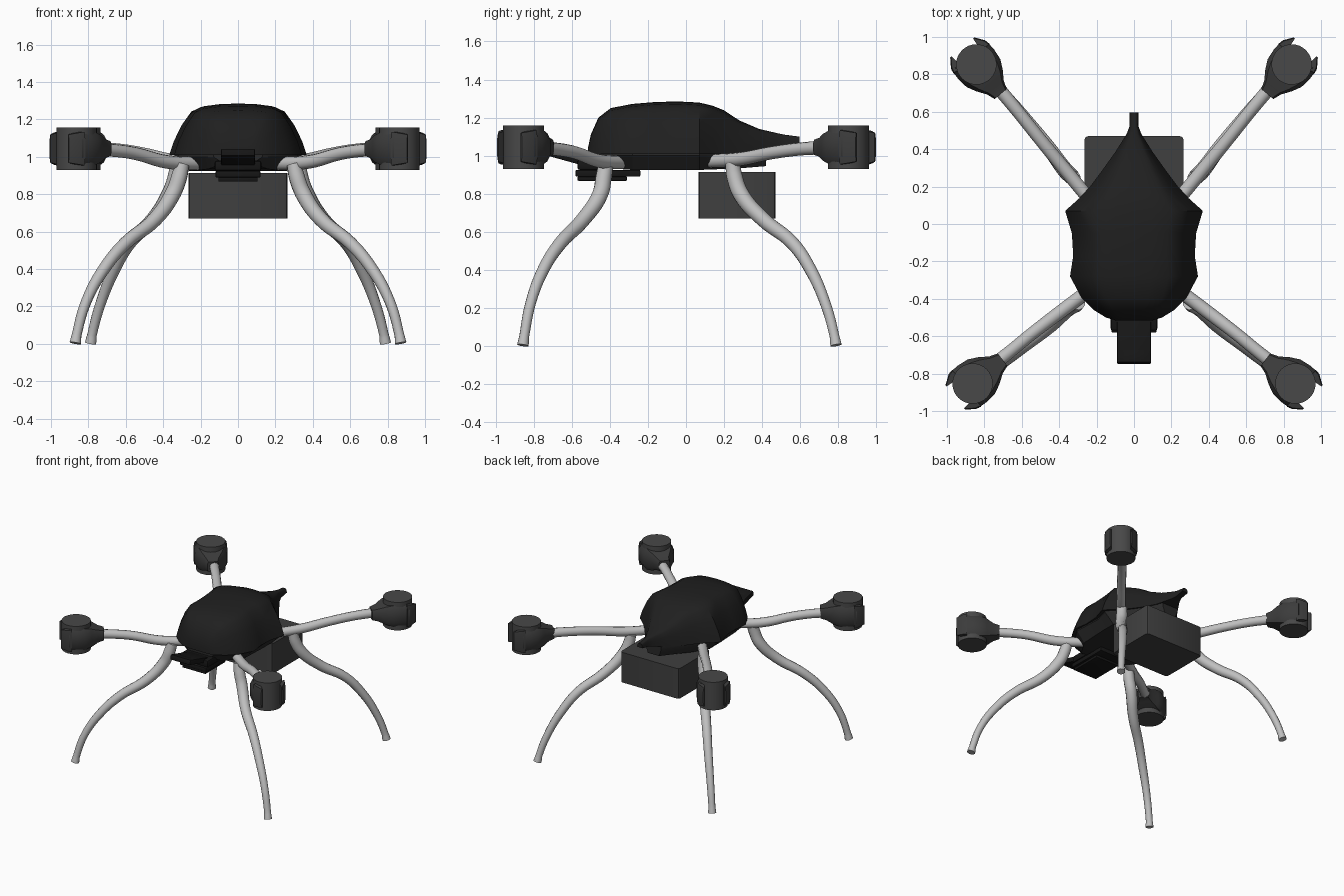
import bpy, bmesh, math
from mathutils import Vector

if "Cube" in bpy.data.objects:
    bpy.data.objects.remove(bpy.data.objects["Cube"])


def mat(name, v):
    m = bpy.data.materials.new(name)
    m.diffuse_color = (v, v, v, 1)
    m.use_nodes = True
    m.node_tree.nodes["Principled BSDF"].inputs["Base Color"].default_value = m.diffuse_color
    return m


BLACK = mat("shell_black", 0.014)
DARK = mat("mount_black", 0.008)
HULL = mat("hull_dark_grey", 0.022)
PACK = mat("pack_grey", 0.05)
MOTOR = mat("motor_grey", 0.065)
CLAMP = mat("housing_grey", 0.045)
TUBE = mat("light_grey", 0.52)


def finish(ob, material, mirror=False, angle=35):
    ob.data.materials.clear()
    ob.data.materials.append(material)
    bpy.ops.object.select_all(action='DESELECT')
    ob.select_set(True)
    bpy.context.view_layer.objects.active = ob
    bpy.ops.object.shade_smooth_by_angle(angle=math.radians(angle))
    if mirror:
        ob.modifiers.new("mirror", 'MIRROR')
    return ob


def from_bm(name, bm, material, mirror=False, angle=35):
    bmesh.ops.recalc_face_normals(bm, faces=bm.faces)
    me = bpy.data.meshes.new(name)
    bm.to_mesh(me)
    bm.free()
    ob = bpy.data.objects.new(name, me)
    bpy.context.collection.objects.link(ob)
    return finish(ob, material, mirror, angle)


def loft(name, rings, material, angle=35, mirror=False):
    bm = bmesh.new()
    vs = [[bm.verts.new(p) for p in r] for r in rings]
    n = len(vs[0])
    for a, b in zip(vs, vs[1:]):
        for i in range(n):
            j = (i + 1) % n
            bm.faces.new((a[i], a[j], b[j], b[i]))
    bm.faces.new(vs[0])
    bm.faces.new(vs[-1])
    return from_bm(name, bm, material, mirror, angle)


def box(name, lo, hi, material, rx=0, bevel=0, vertical_only=False):
    lo, hi = Vector(lo), Vector(hi)
    bm = bmesh.new()
    bmesh.ops.create_cube(bm, size=1)
    bmesh.ops.scale(bm, vec=hi - lo, verts=bm.verts)
    if bevel:
        es = [e for e in bm.edges if not vertical_only or
              abs(e.verts[0].co.z - e.verts[1].co.z) > 1e-4]
        bmesh.ops.bevel(bm, geom=es, offset=bevel, segments=2, profile=0.5, affect='EDGES')
    ob = from_bm(name, bm, material)
    ob.location = (lo + hi) / 2
    ob.rotation_euler.x = rx
    return ob


def tube(name, pts, material):
    # pts: (x, y, z, radius), mirrored across x
    cu = bpy.data.curves.new(name + "_path", 'CURVE')
    cu.dimensions = '3D'
    cu.bevel_depth = 1
    cu.bevel_resolution = 4
    cu.resolution_u = 6
    cu.use_fill_caps = True
    sp = cu.splines.new('BEZIER')
    sp.bezier_points.add(len(pts) - 1)
    for bp, p in zip(sp.bezier_points, pts):
        bp.co, bp.radius = p[:3], p[3]
        bp.handle_left_type = bp.handle_right_type = 'AUTO'
    ob = bpy.data.objects.new(name, cu)
    bpy.context.collection.objects.link(ob)
    bpy.ops.object.select_all(action='DESELECT')
    ob.select_set(True)
    bpy.context.view_layer.objects.active = ob
    bpy.ops.object.convert(target='MESH')
    return finish(bpy.context.view_layer.objects.active, material, True, 50)


# Domed body shell: cross-sections (y, half width, bottom z, top z)
shell = [(-.515, .10, 1.01, 1.04), (-.5, .15, 1.01, 1.11), (-.46, .215, 1.01, 1.20),
         (-.395, .28, 1.01, 1.25), (-.28, .342, 1.01, 1.272), (-.17, .325, 1.01, 1.281),
         (-.05, .332, 1.01, 1.285), (.07, .368, 1.01, 1.279), (.14, .29, 1.01, 1.262),
         (.2, .235, 1.01, 1.238), (.28, .175, 1.01, 1.185), (.385, .10, 1.02, 1.14),
         (.48, .04, 1.045, 1.118), (.52, .025, 1.055, 1.11), (.595, .025, 1.068, 1.1)]
half = [(1, 0), (.93, .28), (.82, .59), (.68, .86), (.54, .95), (.28, .99)]
prof = half + [(0, 1)] + [(-x, z) for x, z in reversed(half)]
loft("body_shell", [[(u * w, y, b + v * (t - b)) for u, v in prof]
                    for y, w, b, t in shell], BLACK, 40)

# Lower hull: (y, top half width, bottom half width, bottom z)
hull = [(-.49, .13, .08, .965), (-.42, .23, .16, .935), (-.28, .32, .25, .925),
        (-.05, .31, .26, .925), (.07, .34, .26, .925), (.2, .22, .19, .93),
        (.3, .15, .12, .935), (.42, .07, .05, .945)]
loft("lower_hull", [[(a, y, 1.025), (a, y, 1.0), (b, y, z), (-b, y, z), (-a, y, 1.0), (-a, y, 1.025)]
                    for y, a, b, z in hull], HULL, 25)

# Battery pack
box("battery_pack", (-.265, .065, .67), (.265, .47, .915), PACK, bevel=.02, vertical_only=True)

# Front camera mount
box("camera_slab", (-.09, -.75, .968), (.09, -.47, 1.008), DARK, rx=-.27, bevel=.006)
box("camera_cap", (-.06, -.74, 1.008), (.06, -.67, 1.035), DARK, rx=-.27, bevel=.006)
box("camera_clamp", (-.125, -.57, .925), (.125, -.42, .98), DARK, bevel=.012)
box("mount_plate", (-.12, -.58, .89), (.12, -.24, .925), DARK, bevel=.006)
box("mount_foot", (-.105, -.57, .868), (.105, -.31, .89), DARK, bevel=.005)

# Arms and legs
tube("front_arm", [(.2, -.325, .965, .036), (.38, -.46, .973, .036), (.55, -.59, 1.018, .034),
                   (.65, -.672, 1.033, .034), (.76, -.76, 1.04, .036)], TUBE)
tube("back_arm", [(.2, .085, .97, .036), (.36, .28, .982, .036), (.5, .45, 1.015, .034),
                  (.62, .6, 1.035, .034), (.74, .745, 1.043, .036)], TUBE)
tube("front_leg", [(.30, -.42, .96, .04), (.315, -.432, .89, .043), (.35, -.45, .8, .043),
                   (.445, -.54, .665, .039), (.6, -.66, .54, .035), (.71, -.745, .41, .032),
                   (.81, -.815, .23, .028), (.862, -.85, .05, .026), (.87, -.857, 0.004, .031)], TUBE)
tube("back_leg", [(.325, .245, .96, .04), (.335, .255, .89, .043), (.37, .29, .795, .043),
                  (.455, .405, .665, .039), (.58, .56, .54, .035), (.66, .655, .4, .032),
                  (.735, .735, .215, .028), (.78, .78, .05, .026), (.788, .788, 0.004, .031)], TUBE)

# Motors and their two-pronged housings: half outline (along arm, half width, half height)
outline = [(-.205, .042, .04), (-.16, .058, .05), (-.11, .092, .072), (-.06, .117, .086),
           (0, .124, .09), (.06, .122, .088), (.115, .078, .08), (.074, .066, .08)]
for name, c, ang in (("front", (.863, -.853), -38.5), ("back", (.843, .853), 50.5)):
    bm = bmesh.new()
    bmesh.ops.create_cone(bm, cap_ends=True, segments=32, radius1=.108, radius2=.108, depth=.228)
    bmesh.ops.translate(bm, vec=(c[0], c[1], 1.044), verts=bm.verts)
    from_bm(name + "_motor", bm, MOTOR, True)

    d = Vector((math.cos(math.radians(ang)), math.sin(math.radians(ang))))
    rings = []
    for u, w, h in outline[:-2]:
        ring = []
        for a, b in ((1, .55), (.8, 1), (-.8, 1), (-1, .55), (-1, -.55), (-.8, -1), (.8, -1), (1, -.55)):
            ring.append((c[0] + d.x * u - d.y * w * a, c[1] + d.y * u + d.x * w * a, 1.044 + h * b))
        rings.append(ring)
    loft(name + "_motor_housing", rings, CLAMP, 50, True)
    # prongs hooking round the motor
    for k, s in enumerate((1, -1)):
        rings = []
        for u, wi, wo, h in ((.04, .07, .125, .09), (.07, .07, .118, .085), (.118, .074, .084, .075)):
            rings.append([(c[0] + d.x * u - d.y * w * s, c[1] + d.y * u + d.x * w * s, 1.044 + z)
                          for w, z in ((wi, h), (wo - .006, h), (wo, h * .6), (wo, -h * .6),
                                       (wo - .006, -h), (wi, -h))])
        loft("%s_motor_prong_%d" % (name, k + 1), rings, CLAMP, 40, True)
